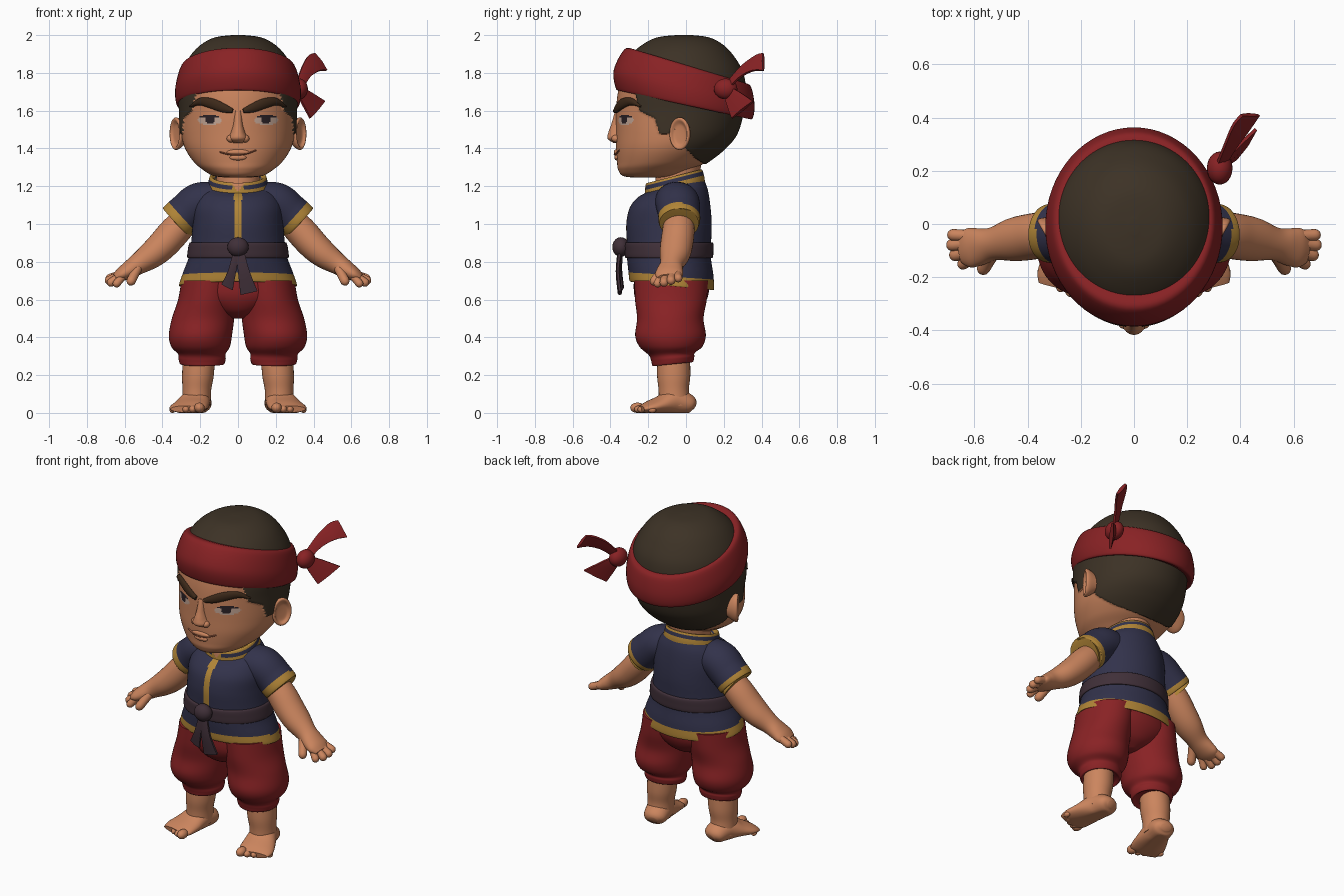
import bpy, bmesh, math
from mathutils import Vector, Matrix
from mathutils.bvhtree import BVHTree

cube = bpy.data.objects.get("Cube")
if cube:
    bpy.data.objects.remove(cube)

COLOURS = {
    "skin": (.60, .235, .112), "hair": (.046, .032, .019), "red_cloth": (.25, .016, .018),
    "navy_cloth": (.032, .032, .07), "gold_trim": (.44, .235, .038), "sash_cloth": (.051, .029, .04),
    "brow_brown": (.046, .022, .01), "eye_white": (.55, .38, .3), "eye_dark": (.025, .016, .02),
    "lip_brown": (.3, .09, .045)}
MATS = {}
for label, rgb in COLOURS.items():
    m = bpy.data.materials.new(label)
    m.use_nodes = True
    m.diffuse_color = (*rgb, 1)
    bsdf = next(n for n in m.node_tree.nodes if n.type == "BSDF_PRINCIPLED")
    bsdf.inputs["Base Color"].default_value = (*rgb, 1)
    bsdf.inputs["Roughness"].default_value = .8
    MATS[label] = m
PARTS = []
SIDES = ((1, "left"), (-1, "right"))


def finish(name, bm, mat, rule=None):
    """Turn a bmesh into an object; rule(face centre) may name another colour."""
    bmesh.ops.recalc_face_normals(bm, faces=bm.faces)
    used = [mat]
    for f in bm.faces:
        label = (rule and rule(f.calc_center_median())) or mat
        if label not in used:
            used.append(label)
        f.material_index = used.index(label)
    mesh = bpy.data.meshes.new(name)
    bm.to_mesh(mesh)
    bm.free()
    for label in used:
        mesh.materials.append(MATS[label])
    obj = bpy.data.objects.new(name, mesh)
    bpy.context.scene.collection.objects.link(obj)
    PARTS.append(obj)
    return obj


def smooth(keys, k):
    """Catmull-Rom interpolation of equal-length tuples."""
    out, last = [], len(keys) - 1
    for i in range(last):
        quad = zip(keys[max(i - 1, 0)], keys[i], keys[i + 1], keys[min(i + 2, last)])
        quad = list(quad)
        for j in range(k):
            t = j / k
            out.append([b + .5 * t * (c - a + t * (2*a - 5*b + 4*c - d + t * (3*(b - c) + d - a)))
                        for a, b, c, d in quad])
    return out + [list(keys[-1])]


def skin(name, rings, mat, rule=None):
    bm = bmesh.new()
    vs = [[bm.verts.new(p) for p in r] for r in rings]
    n = len(vs[0])
    for a, b in zip(vs, vs[1:]):
        for i in range(n):
            bm.faces.new((a[i], a[(i + 1) % n], b[(i + 1) % n], b[i]))
    bm.faces.new(vs[0])
    bm.faces.new(vs[-1])
    return finish(name, bm, mat, rule)


def circle(n):
    return [(math.cos(2 * math.pi * i / n), math.sin(2 * math.pi * i / n)) for i in range(n)]


def loft(name, keys, mat, rule=None, n=48, k=6):
    """Stacked ellipses: x, y, z, rx, ry and the tilt dz/dy."""
    rings = [[(x + rx * c, y + ry * s, z + tilt * ry * s) for c, s in circle(n)]
             for x, y, z, rx, ry, tilt in smooth([(*q, 0)[:6] for q in keys], k)]
    return skin(name, rings, mat, rule)


def tube(name, keys, mat, rule=None, n=24, k=5, s=1):
    """Sweep along a sideways path: x, y, z, half width, half height."""
    pts = smooth([(q[0] * s, *q[1:]) for q in keys], k)
    rings = []
    for i, p in enumerate(pts):
        o = Vector(p[:3])
        d = Vector(pts[min(i + 1, len(pts) - 1)][:3]) - Vector(pts[max(i - 1, 0)][:3])
        side = d.cross(Vector((0, 0, 1))).normalized()
        up = side.cross(d).normalized()
        rings.append([o + side * p[3] * c + up * p[4] * t for c, t in circle(n)])
    return skin(name, rings, mat, rule)


def ribbon(name, keys, mat, thick=.012):
    """Cloth strip: centre point and half-width vector at each key."""
    pts, rings = smooth(keys, 6), []
    for i, p in enumerate(pts):
        o, h = Vector(p[:3]), Vector(p[3:])
        d = Vector(pts[min(i + 1, len(pts) - 1)][:3]) - Vector(pts[max(i - 1, 0)][:3])
        w = h.cross(d).normalized() * thick
        rings.append([o + h + w * .5, o + w, o - h + w * .5, o - h - w * .5, o - w, o + h - w * .5])
    return skin(name, rings, mat)


def ball(name, loc, size, mat):
    bm = bmesh.new()
    bmesh.ops.create_uvsphere(bm, u_segments=24, v_segments=14, radius=1,
                              matrix=Matrix.Translation(loc) @ Matrix.Diagonal((*size, 1)))
    return finish(name, bm, mat)


# Head with hair and eyes
HAIRLINE = [(-.28, 1.75), (-.245, 1.6), (-.165, 1.56), (-.14, 1.48), (-.09, 1.48), (-.06, 1.5),
            (0, 1.4), (.05, 1.35), (.1, 1.32), (.4, 1.2)]


def is_hair(c):
    if c.y < HAIRLINE[0][0]:
        return c.z > 1.75
    for (y0, z0), (y1, z1) in zip(HAIRLINE, HAIRLINE[1:]):
        if c.y <= y1:
            return c.z > z0 + (z1 - z0) * (c.y - y0) / (y1 - y0)
    return True


def head_colour(c):
    if is_hair(c):
        return "hair"
    u, v = (abs(c.x) - .15) / .062, (c.z - 1.55) / .029
    if c.y < -.2 and u * u + v * v < 1:
        iris = math.hypot(abs(c.x) - .147, c.z - 1.552) < .025
        return "eye_dark" if iris or v > .5 - .2 * u * u else "eye_white"


profile = [(1.245, .05, -.27, -.1), (1.255, .13, -.335, -.02), (1.29, .19, -.36, .04),
           (1.33, .235, -.365, .11), (1.4, .28, -.37, .2), (1.48, .3, -.37, .265),
           (1.6, .305, -.37, .3), (1.7, .31, -.36, .31), (1.8, .29, -.335, .295),
           (1.88, .25, -.295, .25), (1.94, .195, -.23, .195), (1.98, .12, -.15, .12),
           (1.993, .02, -.04, .02)]
head = loft("head", [(0, (f + b) / 2, z, rx, (b - f) / 2) for z, rx, f, b in profile],
            "skin", head_colour, n=240, k=16)
tree = BVHTree.FromPolygons([v.co.copy() for v in head.data.vertices],
                            [p.vertices[:] for p in head.data.polygons])
for v, nrm in [(v, v.normal.copy()) for v in head.data.vertices if is_hair(v.co)]:
    v.co += nrm * .008


def face_y(x, z):
    return tree.ray_cast(Vector((x, -1, z)), Vector((0, 1, 0)))[0].y


# Nose, mouth, brows and ears
loft("nose", [(0, -.35, 1.6, .02, .025), (0, -.355, 1.53, .026, .04), (0, -.355, 1.485, .038, .056),
              (0, -.355, 1.452, .05, .06), (0, -.35, 1.43, .03, .035)], "skin", n=32)
tube("mouth_line", [(x, face_y(x, 1.37) - .009 + abs(x) * .09, 1.366 + 2.2 * x * x + .05 * x, .006, .004)
                    for x in (-.095, -.06, -.03, 0, .03, .06, .095)], "lip_brown", n=10)
for z, w in ((1.38, .06), (1.352, .045)):
    ball("lip", (0, face_y(0, z), z), (w, .013, .015), "skin")
for s, side in SIDES:
    tube(side + "_brow", [(x, face_y(x, z) - .004, z, .014, h) for x, z, h in
         ((.028, 1.598, .012), (.08, 1.615, .024), (.14, 1.638, .027), (.2, 1.648, .02), (.248, 1.622, .005))],
         "brow_brown", n=16, s=s)
    ball(side + "_nostril", (s * .038, -.37, 1.452), (.022, .024, .02), "skin")
    ear = loft(side + "_ear", [(0, 0, -.04, .035, .05), (0, 0, 0, .056, .08), (0, 0, .02, .06, .086),
                               (0, 0, .026, .05, .074), (0, -.004, .013, .036, .052), (0, 0, .01, .01, .015)],
               "skin", n=32)
    out, up = Vector((s * .87, -.49, 0)), Vector((0, 0, 1))
    turn = Matrix((up.cross(out), up, out)).transposed().to_4x4()
    ear.data.transform(Matrix.Translation((s * .313, -.025, 1.478)) @ turn)

# Headband with side knot
loft("headband", [(0, -.02, 1.645, .295, .33, -.22), (0, -.01, 1.635, .325, .36, -.22),
                  (0, -.01, 1.72, .332, .373, -.25), (0, .01, 1.825, .303, .335, -.3),
                  (0, .02, 1.835, .265, .29, -.3)], "red_cloth", n=64)
ball("headband_knot", (.322, .21, 1.715), (.048, .062, .055), "red_cloth")
ribbon("headband_upper_tail", [(.325, .22, 1.73, .015, 0, -.02), (.36, .29, 1.805, .02, -.005, -.03),
                               (.40, .36, 1.85, .028, -.01, -.04), (.437, .41, 1.858, .032, 0, -.045)], "red_cloth")
ribbon("headband_lower_tail", [(.325, .22, 1.71, .012, .015, .015), (.36, .25, 1.67, .022, .035, .028),
                               (.42, .3, 1.605, .038, .056, .045)], "red_cloth")


# Shirt, collar and sleeves
def shirt_colour(c):
    hem = c.z + .1 * (c.y + .075) < .724
    placket = abs(c.x) < .021 and c.y < -.1 and c.z > .85
    return "gold_trim" if hem or placket else None


def collar_colour(c):
    h = c.z - .25 * (c.y + .06)
    if c.y < -.12 and abs(c.x) < (c.z - 1.168) * .7:
        return "skin"
    return "gold_trim" if h < 1.217 or h > 1.241 or (abs(c.x) < .03 and c.y < 0) else None


loft("neck", [(0, -.05, 1.15, .115, .115), (0, -.045, 1.25, .115, .115), (0, -.03, 1.36, .12, .12)], "skin")
loft("shirt", [(0, -.075, .69, .285, .2, -.1), (0, -.075, .674, .312, .222, -.1),
               (0, -.08, .74, .292, .225, -.05), (0, -.09, .82, .262, .222, 0), (0, -.09, .9, .248, .223, 0),
               (0, -.09, 1, .24, .226, 0), (0, -.085, 1.09, .235, .214, .03), (0, -.072, 1.16, .205, .187, .12),
               (0, -.06, 1.205, .155, .152, .25)], "navy_cloth", shirt_colour, n=160, k=8)
loft("collar", [(0, -.06, 1.185, .165, .16, .25), (0, -.06, 1.21, .16, .157, .25),
                (0, -.063, 1.248, .15, .15, .25), (0, -.06, 1.252, .138, .138, .25),
                (0, -.055, 1.235, .12, .12, .25)], "navy_cloth", collar_colour, n=128, k=8)
for s, side in SIDES:
    tube(side + "_sleeve", [(.1, -.055, 1.125, .11, .095), (.2, -.045, 1.112, .117, .108),
                            (.27, -.037, 1.06, .112, .106), (.325, -.035, 1.01, .108, .104),
                            (.318, -.035, 1.016, .085, .083)], "navy_cloth",
         lambda c: "gold_trim" if abs(c.x) * .74 - c.z * .67 > -.472 else None, n=48, k=8, s=s)

# Sash with knot and hanging ends
loft("sash", [(0, -.09, .825, .25, .21), (0, -.09, .822, .268, .231), (0, -.09, .86, .266, .235),
              (0, -.09, .9, .257, .233), (0, -.09, .9, .24, .21)], "sash_cloth", n=64)
ball("sash_knot", (0, -.345, .878), (.056, .045, .052), "sash_cloth")
ribbon("sash_right_end", [(-.005, -.345, .86, .02, 0, .008), (-.03, -.35, .76, .024, 0, .01),
                          (-.058, -.34, .665, .03, 0, -.016)], "sash_cloth")
ribbon("sash_left_end", [(.01, -.35, .86, .022, 0, 0), (.03, -.36, .75, .03, 0, .004),
                         (.058, -.35, .635, .045, 0, .01)], "sash_cloth")

# Trousers
loft("trouser_seat", [(0, -.08, .5, .04, .08), (0, -.08, .54, .15, .15), (0, -.078, .62, .27, .195),
                      (0, -.075, .73, .27, .2)], "red_cloth")
for s, side in SIDES:
    loft(side + "_trouser_leg", [(s * x, *rest) for x, *rest in (
        (.19, -.07, .27, .095, .085, .1), (.19, -.07, .258, .115, .106, .1), (.19, -.07, .285, .125, .114, .1),
        (.192, -.075, .312, .126, .122, .05), (.198, -.08, .35, .155, .166, 0), (.199, -.082, .41, .167, .187, 0),
        (.185, -.083, .5, .165, .176, 0), (.165, -.08, .6, .152, .19, 0), (.15, -.078, .7, .15, .195, 0))],
        "red_cloth")

    # Legs, feet and toes
    loft(side + "_leg", [(s * .205, -.065, .32, .085, .085), (s * .212, -.065, .2, .084, .088),
                         (s * .218, -.065, .12, .076, .08), (s * .22, -.06, .04, .076, .085)], "skin", n=32)
    foot = tube(side + "_foot", [(.2, .045, .035, .03, .02), (.205, .02, .045, .065, .05),
                                 (.222, -.06, .06, .078, .07), (.245, -.14, .042, .095, .046),
                                 (.265, -.2, .028, .1, .032), (.275, -.24, .02, .085, .018)], "skin", s=s, n=32)
    for v in foot.data.vertices:
        v.co.z = max(v.co.z, 0)
    for i in range(5):
        r, a = (.032, .023, .022, .02, .018)[i], -.07 + .038 * i
        ball(side + "_toe", (s * (.27 + .94 * a), -.233 + .34 * a + .08 * a * i, r * .85),
             (r * .85, r * 1.2, r * .85), "skin")

    # Arms, hands and fingers
    tube(side + "_arm", [(.24, -.035, 1.06, .075, .07), (.33, -.04, .965, .085, .082), (.4, -.05, .888, .086, .08),
                         (.46, -.06, .835, .08, .072), (.53, -.075, .787, .062, .056),
                         (.58, -.085, .755, .07, .046), (.62, -.09, .732, .074, .036),
                         (.65, -.093, .715, .055, .022)], "skin", s=s, n=32)
    digits = [("finger", (.61, -.045, .74), (.7, -.04, .705), .023), ("finger", (.62, -.075, .735), (.702, -.08, .69), .024),
              ("finger", (.61, -.105, .732), (.69, -.12, .678), .024), ("finger", (.6, -.125, .735), (.655, -.158, .67), .022),
              ("thumb", (.53, -.11, .77), (.575, -.182, .68), .026)]
    for label, a, b, r in digits:
        a, b = Vector(a), Vector(b)
        tube(f"{side}_{label}", [(*a.lerp(b, t), r * w, r * w) for t, w in
                                 ((0, 1), (.45, .95), (.8, .95), (.95, .6), (1, .15))], "skin", s=s, n=14, k=4)

# Smooth shading with crisp edges
bpy.ops.object.select_all(action="DESELECT")
for obj in PARTS:
    obj.select_set(True)
bpy.context.view_layer.objects.active = head
bpy.ops.object.shade_smooth_by_angle(angle=math.radians(50))
